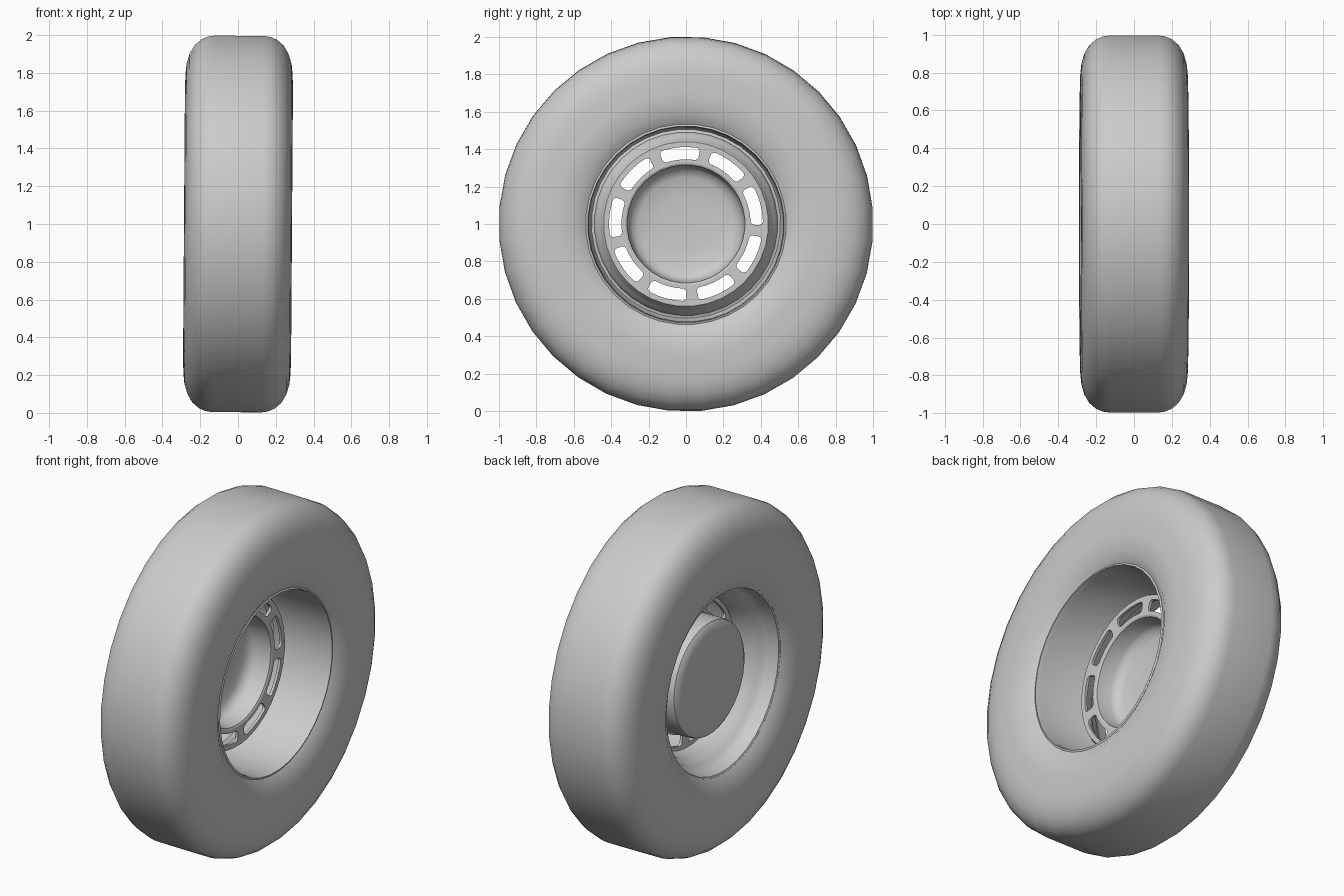
import bpy, bmesh, math
from mathutils import Matrix, Vector

SEGMENTS = 36
PHASE = math.radians(4.8)
SLOTS = 9

if "Cube" in bpy.data.objects:
    bpy.data.objects.remove(bpy.data.objects["Cube"])

grey = bpy.data.materials.new("plain_grey")
grey.use_nodes = True
colour = (0.6, 0.6, 0.6, 1)
grey.diffuse_color = colour
grey.node_tree.nodes["Principled BSDF"].inputs["Base Color"].default_value = colour

# Slight lean of the whole wheel, resting on the ground
PLACE = Matrix.Translation((0, 0, 1)) @ Matrix.Rotation(math.radians(0.4), 4, 'Y')


def add_object(name, bm):
    bmesh.ops.recalc_face_normals(bm, faces=bm.faces)
    mesh = bpy.data.meshes.new(name)
    bm.to_mesh(mesh)
    bm.free()
    mesh.materials.append(grey)
    obj = bpy.data.objects.new(name, mesh)
    obj.matrix_world = PLACE
    bpy.context.collection.objects.link(obj)
    return obj


def smooth(obj, angle=35):
    bpy.ops.object.select_all(action='DESELECT')
    obj.select_set(True)
    bpy.context.view_layer.objects.active = obj
    bpy.ops.object.shade_smooth_by_angle(angle=math.radians(angle))


def revolve(name, profile, closed=True):
    """Spin an (x, radius) profile around the axle."""
    bm = bmesh.new()
    turn = Matrix.Rotation(PHASE, 3, 'X')
    verts = [bm.verts.new(turn @ Vector((x, r, 0))) for x, r in profile]
    edges = [bm.edges.new(pair) for pair in zip(verts, verts[1:])]
    if closed:
        edges.append(bm.edges.new((verts[-1], verts[0])))
    bmesh.ops.spin(bm, geom=verts + edges, cent=(0, 0, 0), axis=(1, 0, 0),
                   angle=math.tau, steps=SEGMENTS, use_duplicate=False)
    bmesh.ops.remove_doubles(bm, verts=bm.verts, dist=0.0005)
    return add_object(name, bm)


# Tyre: mirrored section from bead to tread
half = [(0.245, 0.535), (0.284, 0.595), (0.286, 0.7), (0.284, 0.79), (0.278, 0.85),
        (0.262, 0.905), (0.235, 0.95), (0.2, 0.98), (0.165, 0.995), (0.13, 1.0)]
smooth(revolve("tyre", half + [(-x, r) for x, r in reversed(half)]))

# Rim: deep dish on one side, stepped funnel on the other
dish = [(0.245, 0.537), (0.25, 0.525), (0.22, 0.52), (-0.11, 0.515), (-0.13, 0.505),
        (-0.125, 0.49), (-0.085, 0.48), (-0.075, 0.465), (-0.02, 0.452), (0, 0.437)]
funnel = [(-0.016, 0.435), (-0.035, 0.447), (-0.085, 0.457), (-0.1, 0.474),
          (-0.14, 0.485), (-0.15, 0.505), (-0.19, 0.515), (-0.24, 0.525), (-0.245, 0.537)]
smooth(revolve("rim", dish + funnel), 50)

# Hub cup: open towards the dish, closed and rounded on the other face
cup = [(-0.15, 0), (-0.147, 0.15), (-0.138, 0.25), (-0.12, 0.29), (-0.09, 0.305),
       (-0.005, 0.315), (0, 0.325), (-0.015, 0.335), (-0.13, 0.335), (-0.152, 0.33),
       (-0.165, 0.31), (-0.17, 0.27), (-0.172, 0)]
smooth(revolve("hub_cup", cup, closed=False), 40)

# Slotted plate between hub and rim
plate = revolve("slotted_plate", [(0, 0.325), (0, 0.44), (-0.016, 0.44), (-0.016, 0.325)])


def slot_outline(centre):
    """Rounded arc-shaped outline as (angle, radius) pairs."""
    mid, depth, spread = 0.378, 0.033, math.radians(15.5)
    corner = 0.02
    points = []
    for quarter, (sa, sr) in enumerate([(1, 1), (-1, 1), (-1, -1), (1, -1)]):
        for step in range(5):
            t = (quarter + step / 4) * math.pi / 2
            angle = sa * (spread - corner / mid) + math.cos(t) * corner / mid
            points.append((centre + angle, mid + sr * (depth - corner) + math.sin(t) * corner))
        if quarter in (0, 2):
            last, radius = points[-1]
            target = 2 * centre - last
            points += [(last + (target - last) * k / 4, radius) for k in (1, 2, 3)]
    return points


bm = bmesh.new()
for i in range(SLOTS):
    outline = slot_outline(math.radians(94.8) + i * math.tau / SLOTS)
    face = bm.faces.new([bm.verts.new((-0.1, r * math.cos(a), r * math.sin(a)))
                         for a, r in outline])
    out = bmesh.ops.extrude_face_region(bm, geom=[face])
    bmesh.ops.translate(bm, vec=(0.2, 0, 0),
                        verts=[v for v in out["geom"] if isinstance(v, bmesh.types.BMVert)])
cutter = add_object("slot_cutter", bm)
cutter.hide_render = True

cut = plate.modifiers.new("slots", 'BOOLEAN')
cut.operation = 'DIFFERENCE'
cut.solver = 'EXACT'
cut.object = cutter
smooth(plate, 30)
bpy.ops.object.modifier_apply(modifier=cut.name)
bpy.data.objects.remove(cutter)
